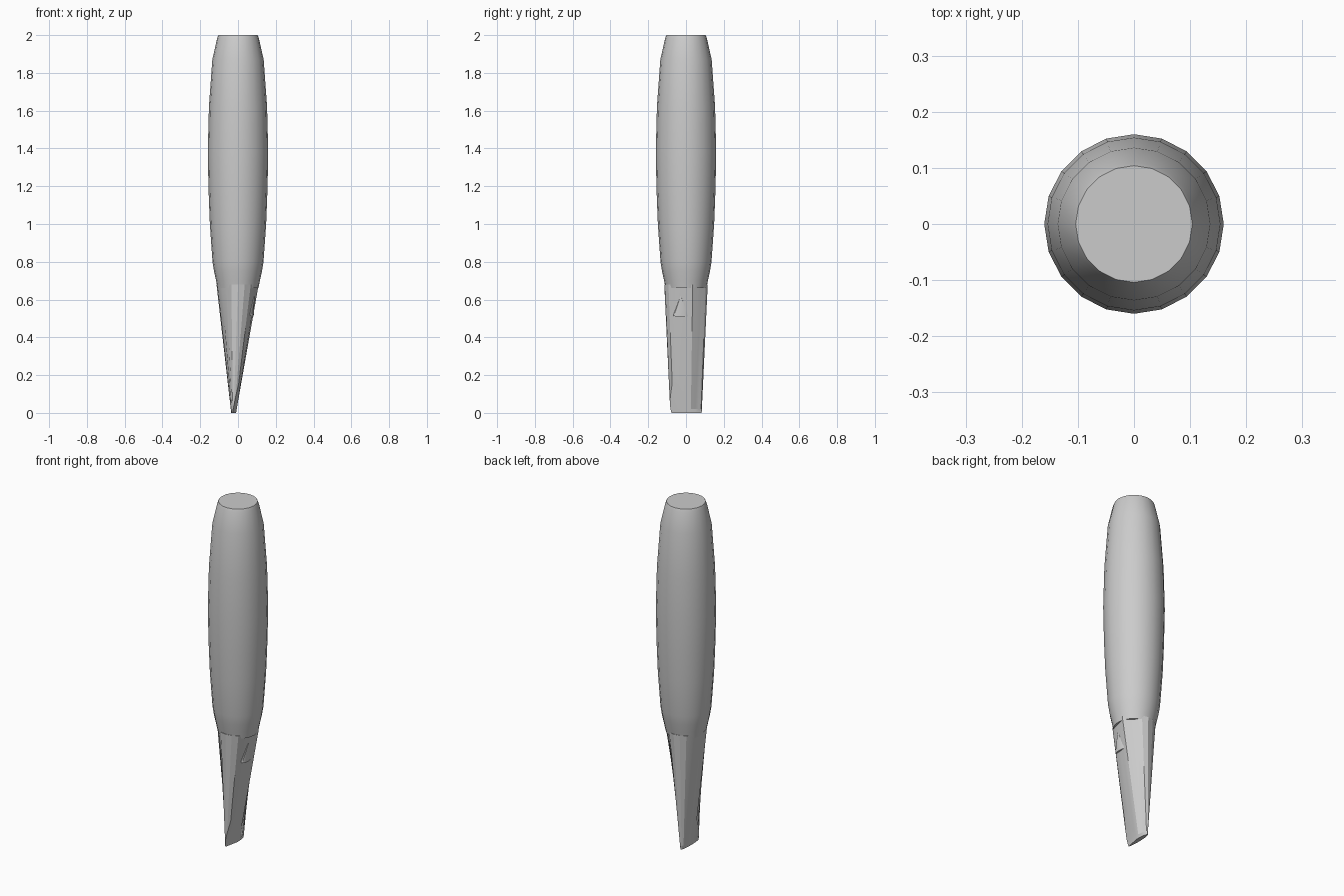
import bpy, bmesh
from math import cos, sin, pi, radians
from mathutils import Vector

if "Cube" in bpy.data.objects:
    bpy.data.objects.remove(bpy.data.objects["Cube"])

N = 20
ANG = [2 * pi * i / N for i in range(N)]


def finish(bm, name, angle):
    bmesh.ops.recalc_face_normals(bm, faces=bm.faces[:])
    me = bpy.data.meshes.new(name)
    bm.to_mesh(me)
    bm.free()
    ob = bpy.data.objects.new(name, me)
    bpy.context.collection.objects.link(ob)
    bpy.ops.object.select_all(action='DESELECT')
    ob.select_set(True)
    bpy.context.view_layer.objects.active = ob
    bpy.ops.object.shade_smooth_by_angle(angle=radians(angle))
    return ob


def loft(rings):
    bm = bmesh.new()
    loops = [[bm.verts.new(p) for p in ring] for ring in rings]
    for a, b in zip(loops, loops[1:]):
        for i in range(N):
            j = (i + 1) % N
            bm.faces.new((a[i], a[j], b[j], b[i]))
    bm.faces.new(loops[0][::-1])
    bm.faces.new(loops[-1])
    return bm


# Rounded wooden body, turned around z
profile = [(0.108, 0.66), (0.116, 0.70), (0.127, 0.75), (0.135, 0.80), (0.149, 1.0),
           (0.156, 1.18), (0.16, 1.38), (0.154, 1.62), (0.136, 1.87),
           (0.110, 1.985), (0.104, 2.0)]
finish(loft([[(r * cos(a), r * sin(a), z) for a in ANG] for r, z in profile]),
       "stake_body", 35)

# Carved lower end: whittled facets narrowing to a thin chisel tip
facets = [(-14, 0.098), (48, 0.101), (160, 0.107), (230, 0.106)]


def carved(a):
    r = 0.115
    for deg, d in facets:
        c = cos(a - radians(deg))
        if c > 0.3:
            r = min(r, d / c)
    return r


top = [(carved(a) * cos(a), carved(a) * sin(a), 0.68) for a in ANG]
tip = [(-0.023 + 0.013 * cos(a), 0.083 * sin(a), 0.0) for a in ANG]
mid = [tuple(Vector(t).lerp(Vector(b), 0.97)) for t, b in zip(top, tip)]
bm = loft([tip, mid, top])

# Slanted nick across the front corner of the tip
p = Vector((-0.012, 0, 0))
n = (Vector((-0.005, -0.08, 0.12)) - p).cross(Vector((-0.03, -0.085, 0)) - p).normalized()
if n.x < 0:
    n = -n
bmesh.ops.bisect_plane(bm, geom=bm.verts[:] + bm.edges[:] + bm.faces[:],
                       plane_co=p, plane_no=n, clear_outer=True)
bmesh.ops.holes_fill(bm, edges=[e for e in bm.edges if e.is_boundary])
finish(bm, "carved_point", 22)

# Raised wood chip left on the right-hand cut
bm = bmesh.new()
for k in range(9):
    t = pi * k / 8
    bm.verts.new((0.066 + 0.017 * sin(t), -0.025 - 0.043 * cos(t), 0.515 - 0.006 * sin(t)))
bm.verts.new((0.088, -0.028, 0.62))
bm.verts.new((0.04, -0.025, 0.54))
bmesh.ops.convex_hull(bm, input=bm.verts[:])
finish(bm, "wood_chip", 30)
